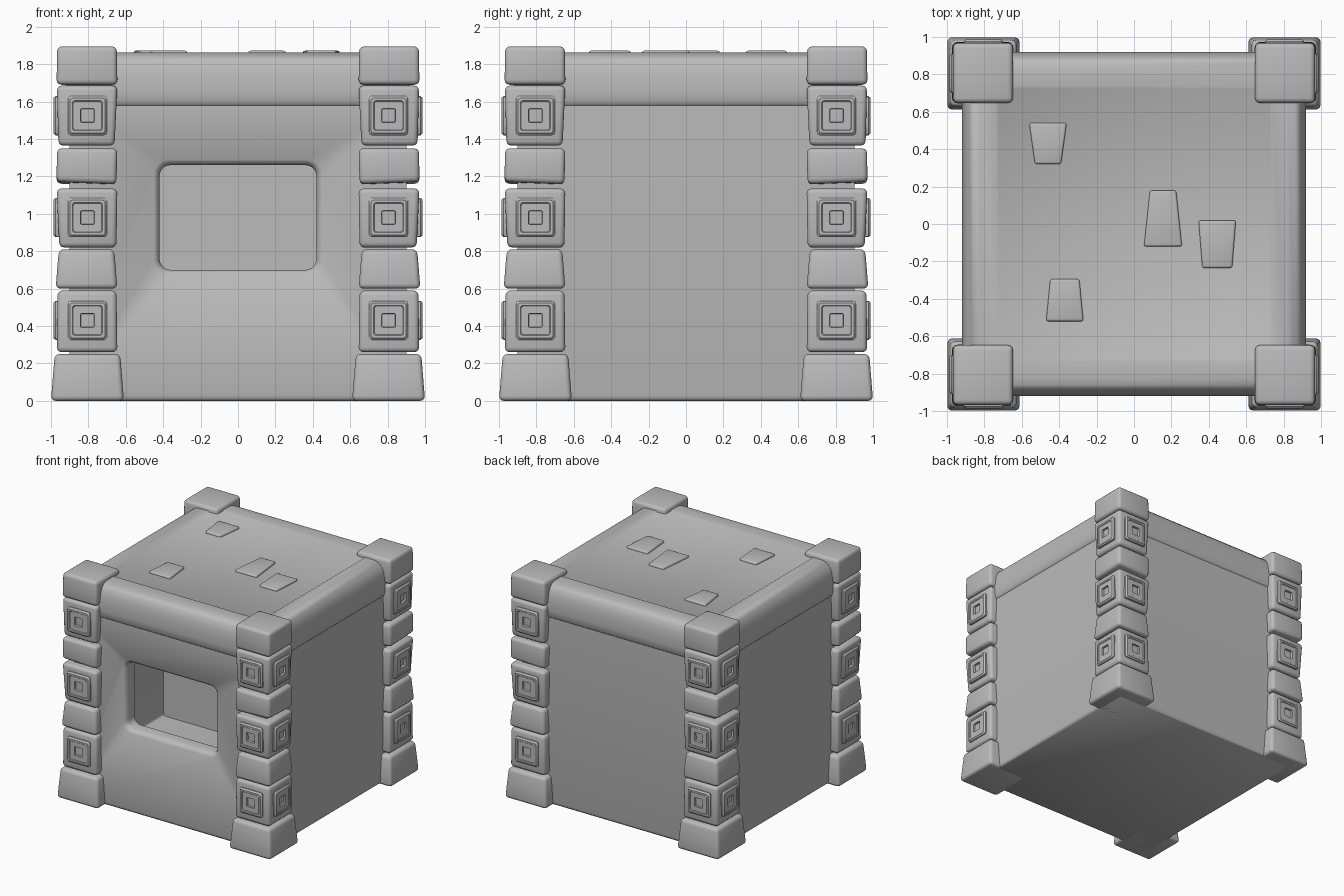
import bpy, bmesh, math

cube = bpy.data.objects.get("Cube")
if cube:
    bpy.data.objects.remove(cube, do_unlink=True)

stone = bpy.data.materials.new("grey_stone")
stone.use_nodes = True
GREY = (0.5, 0.5, 0.5, 1)
stone.diffuse_color = GREY
stone.node_tree.nodes["Principled BSDF"].inputs["Base Color"].default_value = GREY


def loft(name, loops):
    """Skin a list of equal-length point loops and cap both ends."""
    bm = bmesh.new()
    rings = [[bm.verts.new(p) for p in loop] for loop in loops]
    for a, b in zip(rings, rings[1:]):
        for i in range(len(a)):
            j = (i + 1) % len(a)
            bm.faces.new((a[i], a[j], b[j], b[i]))
    bm.faces.new(rings[0])
    bm.faces.new(rings[-1])
    bmesh.ops.recalc_face_normals(bm, faces=bm.faces)
    mesh = bpy.data.meshes.new(name)
    bm.to_mesh(mesh)
    bm.free()
    mesh.materials.append(stone)
    obj = bpy.data.objects.new(name, mesh)
    bpy.context.collection.objects.link(obj)
    return obj


def select(obj):
    bpy.ops.object.select_all(action='DESELECT')
    obj.select_set(True)
    bpy.context.view_layer.objects.active = obj


def finish(obj, bevel=0, mirror=False, angle=40):
    if bevel:
        mod = obj.modifiers.new("Bevel", 'BEVEL')
        mod.width, mod.segments = bevel, 3
        mod.limit_method = 'ANGLE'
    if mirror:
        mod = obj.modifiers.new("Mirror", 'MIRROR')
        mod.use_axis = (True, True, False)
        mod.use_mirror_merge = False
    select(obj)
    for mod in list(obj.modifiers):
        bpy.ops.object.modifier_apply(modifier=mod.name)
    bpy.ops.object.shade_smooth_by_angle(angle=math.radians(angle))


def square(h):
    return [(-h, -h), (h, -h), (h, h), (-h, h)]


def rounded_rect(hw, hh, r, steps=5):
    pts = []
    for k, (sx, sy) in enumerate([(1, 1), (-1, 1), (-1, -1), (1, -1)]):
        for i in range(steps + 1):
            a = math.pi / 2 * (k + i / steps)
            pts.append((sx * (hw - r) + r * math.cos(a),
                        sy * (hh - r) + r * math.sin(a)))
    return pts


# Main body: plain walls with a rounded, slightly bulging rim on top
profile = [(.88, 0), (.895, .012), (.9, .03), (.9, 1.58), (.915, 1.595),
           (.92, 1.65), (.918, 1.72), (.91, 1.78), (.89, 1.825),
           (.86, 1.852), (.82, 1.862), (.735, 1.862), (.725, 1.855)]
body = loft("body", [[(x, y, z) for x, y in square(h)] for h, z in profile])

# Window: flared rounded opening leading to a wider chamber
opening = [(-.95, .46, .32, .09), (-.9, .45, .31, .08), (-.885, .43, .29, .065),
           (-.86, .42, .28, .06), (-.78, .42, .28, .06),
           (-.779, .5, .43, .02), (-.28, .5, .43, .02)]
cutter = loft("window_cutter", [[(x, y, z + .98) for x, z in rounded_rect(w, h, r)]
                                for y, w, h, r in opening])
cutter.hide_render = True
cut = body.modifiers.new("Window", 'BOOLEAN')
cut.operation, cut.solver, cut.object = 'DIFFERENCE', 'EXACT', cutter
finish(body)
bpy.data.objects.remove(cutter, do_unlink=True)


# Corner pillars: stacked, slightly uneven blocks, mirrored to all corners
def block(name, z0, z1, bottom, top, tilt=0):
    def ring(span, z, lean):
        a, b = span
        pts = [(a, a), (b, a), (b, b), (a, b)]
        return [(x, y, z + lean * (x + y - a - b) / (b - a)) for x, y in pts]
    obj = loft(name, [ring(bottom, z0, tilt), ring(top, z1, 0)])
    finish(obj, bevel=.026, mirror=True)


block("base_block", 0, .25, (.61, 1.0), (.63, .98))
block("lower_stud_block", .26, .59, (.645, .968), (.65, .965))
block("lower_plain_block", .6, .81, (.645, .975), (.662, .958))
block("middle_stud_block", .82, 1.135, (.65, .955), (.645, .97))
block("upper_plain_block", 1.16, 1.35, (.65, .97), (.645, .968), .012)
block("upper_stud_block", 1.365, 1.685, (.66, .96), (.645, .968))
block("cap_block", 1.69, 1.895, (.645, .97), (.648, .967))

# Square studs with a sunken centre on both outer faces of each stud block
stud = [(.94, .105), (.975, .105), (.987, .094), (.987, .08), (.982, .076),
        (.982, .037), (.962, .035)]
for level, z in (("lower", .43), ("middle", .98), ("upper", 1.525)):
    for side in ("front", "side"):
        loops = []
        for d, h in stud:
            pts = [(u + .805, v + z) for u, v in rounded_rect(h, h, h * .15, 2)]
            loops.append([(u, d, v) if side == "front" else (d, u, v)
                          for u, v in pts])
        finish(loft(f"{level}_{side}_stud", loops), mirror=True)

# Loose tapered tiles on the roof: x, far y, far half width, near y, near half width
tiles = [(-.46, .54, .1, .32, .07), (.155, .18, .07, -.12, .102),
         (.445, .02, .1, -.235, .08), (-.37, -.295, .078, -.52, .1)]
for i, (x, y1, w1, y0, w0) in enumerate(tiles):
    outline = [(x - w0, y0), (x + w0, y0), (x + w1, y1), (x - w1, y1)]
    tile = loft(f"roof_tile_{i + 1}", [[(a, b, z) for a, b in outline]
                                       for z in (1.82, 1.872)])
    finish(tile, bevel=.012)
